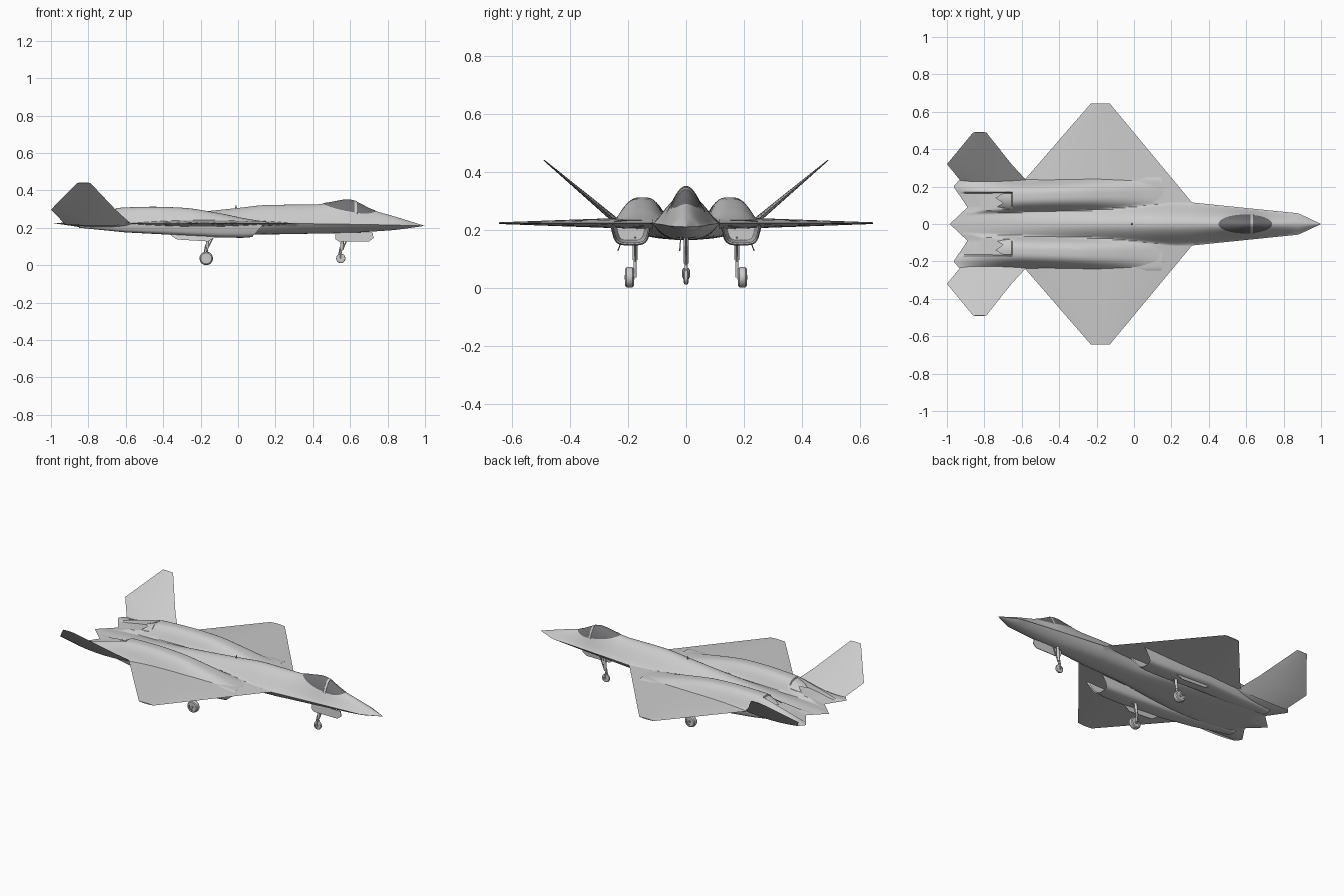
import bpy, bmesh, math
from mathutils import Vector, Matrix

if "Cube" in bpy.data.objects:
    bpy.data.objects.remove(bpy.data.objects["Cube"])


def make(name, bm, mirror=False, angle=35, mat=None):
    bmesh.ops.remove_doubles(bm, verts=bm.verts, dist=0.0002)
    bmesh.ops.recalc_face_normals(bm, faces=bm.faces)
    me = bpy.data.meshes.new(name)
    bm.to_mesh(me)
    bm.free()
    me.shade_smooth()
    me.set_sharp_from_angle(angle=math.radians(angle))
    ob = bpy.data.objects.new(name, me)
    bpy.context.collection.objects.link(ob)
    if mat:
        me.materials.append(mat)
    if mirror:
        m = ob.modifiers.new("mirror", 'MIRROR')
        m.use_axis = (False, True, False)
        m.use_mirror_merge = False
    return ob


def loft(rows, closed=True, caps=True, bm=None):
    bm = bm or bmesh.new()
    vs = [[bm.verts.new(p) for p in r] for r in rows]
    n = len(rows[0])
    for a, b in zip(vs, vs[1:]):
        for j in range(n if closed else n - 1):
            k = (j + 1) % n
            bm.faces.new((a[j], a[k], b[k], b[j]))
    if caps:
        bm.faces.new(vs[0])
        bm.faces.new(vs[-1])
    return bm


def curve(tab, x):
    # smooth interpolation through (x, value) pairs in ascending order
    if x <= tab[0][0]:
        return tab[0][1]
    d = [(b[1] - a[1]) / (b[0] - a[0]) for a, b in zip(tab, tab[1:])]
    m = [d[0]] + [0 if p * q <= 0 else 2 * p * q / (p + q) for p, q in zip(d, d[1:])] + [d[-1]]
    for i, (a, b) in enumerate(zip(tab, tab[1:])):
        if x <= b[0]:
            h = b[0] - a[0]
            t = (x - a[0]) / h
            return (a[1] * (1 + 2 * t) * (1 - t) ** 2 + b[1] * t * t * (3 - 2 * t)
                    + h * m[i] * t * (1 - t) ** 2 + h * m[i + 1] * t * t * (t - 1))
    return tab[-1][1]


def linear(tab, x):
    for a, b in zip(tab, tab[1:]):
        if x <= b[0]:
            return a[1] + (b[1] - a[1]) * max(0, (x - a[0]) / (b[0] - a[0]))
    return tab[-1][1]


# Body shape: plan width, chine height, spine, engine humps, belly
WIDTH = [(-1, .235), (-.58, .238), (-.2, .255), (.19, .25), (.31, .115), (.88, .057), (1, 0)]
CHINE = [(-1, .224), (.3, .222), (.7, .217), (1, .21)]
SPINE = [(-1, 0), (-.6, .025), (-.4, .042), (-.2, .062), (0, .083), (.17, .1), (.4, .102),
         (.48, .112), (.59, .13), (.72, .078), (.83, .048), (1, 0)]
HUMP = [(-1, 0), (-.8, .042), (-.62, .084), (-.45, .089), (-.3, .084), (-.1, .055), (.05, .025), (.22, 0)]
BELLY = [(-1, 0), (-.8, .026), (-.6, .046), (-.3, .056), (.1, .058), (.5, .05), (.8, .03), (1, 0)]
SPINE_W = [(-1, .1), (-.4, .1), (.2, .118), (.31, .115)]
BELLY_W = [(-.6, .236), (-.1, .14), (.1, .115), (.31, .115)]
TAIL_END = [(0, -.985), (.09, -.89), (.2, -.965), (.24, -.93)]


def bell(t, p, q):
    return max(0, 1 - abs(t) ** p) ** q


def top(x, y, trough=True):
    y, w, zc = abs(y), linear(WIDTH, x), curve(CHINE, x)
    sw = w if x > .31 else min(w, curve(SPINE_W, x))
    f = curve(SPINE, x) * bell(y / max(sw, 1e-5), 2, 1.5)
    yn = linear([(-1, .135), (-.2, .158)], x)
    n = curve(HUMP, x) * bell((y - yn) / max(w - yn, .05), 3, 1.5)
    h = (f ** 4 + n ** 4) ** .25
    if trough and x < -.66 and .062 < y < .165:
        h = min(h, linear([(-1, 0), (-.9, .006), (-.66, .04)], x))
    return zc + h


def bottom(x, y):
    w = linear(WIDTH, x)
    bw = w if x > .31 else min(w, curve(BELLY_W, x))
    p = linear([(-.6, 5), (.1, 3.5), (.6, 2)], x)
    return curve(CHINE, x) - curve(BELLY, x) * bell(y / max(bw, 1e-5), p, 1)


def rear_x(x, y):
    return x if x > -.8 else -.8 + (x + .8) / -.2 * (linear(TAIL_END, abs(y)) + .8)


# Blended fuselage with sawtooth tail
N, M = 160, 72
rows = []
for i in range(N + 1):
    x = 1 - 2 * i / N
    w = linear(WIDTH, x)
    ys = [w * (2 * j / M - 1) for j in range(M + 1)]
    rows.append([(rear_x(x, y), y, top(x, y)) for y in ys]
                + [(rear_x(x, y), y, bottom(x, y)) for y in reversed(ys)])
bm = loft(rows, caps=False)
bmesh.ops.dissolve_degenerate(bm, dist=1e-5, edges=bm.edges)
make("fuselage", bm)

# Canopy glass and windscreen frame draped over the spine
glass = bpy.data.materials.new("canopy_glass")
glass.diffuse_color = (.16, .16, .17, 1)
glass.use_nodes = True
glass.node_tree.nodes["Principled BSDF"].inputs["Base Color"].default_value = glass.diffuse_color


def drape(x, y, off):
    return (x, y, top(x, y) + off)


rows = []
for r in range(11):
    k = max(r / 10, .001)
    rows.append([drape(.595 + .15 * k * math.cos(a), .053 * k * math.sin(a), .003 if r < 10 else -.002)
                 for a in [math.tau * j / 40 for j in range(40)]])
make("canopy", loft(rows, caps=False), mat=glass)
make("canopy_frame", loft([[drape(x, .052 * (j / 10 - 1), o) for j in range(21)]
                           for x, o in ((.622, 0), (.624, .005), (.636, .005), (.638, 0))],
                          closed=False, caps=False))

# Zigzag nozzle flaps over the exhaust troughs
zig = [(.064, -.70), (.085, -.74), (.112, -.70), (.14, -.74), (.164, -.70)]
rows = [[(x if k else -.655, y, top(x if k else -.655, y, False) - (.016 if k else .004)) for y, x in zig]
        for k in (0, 1)]
make("nozzle_flap", loft(rows, closed=False, caps=False), mirror=True)


def blade(name, stations, normal):
    # thin lens-section surface: stations are (lead_x, trail_x, y, z, half_thickness)
    nv, rows = Vector(normal).normalized(), []
    for a, b, y, z, h in stations:
        prof = [(k / 10, 4 * (k / 10) * (1 - k / 10)) for k in range(11)]
        prof += [(t, -s) for t, s in reversed(prof[1:-1])]
        rows.append([Vector((a + (b - a) * t, y, z)) + nv * h * s for t, s in prof])
    return make(name, loft(rows), mirror=True, angle=50)


# Diamond wings and canted tails
blade("wing", [(.31, -.69, .115, .223, .022), (-.13, -.23, .645, .223, .003)], (0, 0, 1))
blade("tail_fin", [(-.57, -.925, .228, .219, .011), (-.655, -1, .32, .297, .008),
                   (-.79, -.86, .49, .44, .002)], (0, -.215, .255))


# Engine intakes with hollow ducts
def ring(x, a, b, slant, zc=.192, yc=.19, n=32):
    pts = []
    for j in range(n):
        t = math.tau * j / n
        c, s = math.cos(t), math.sin(t)
        u = math.copysign(abs(c) ** .5, c)
        v = math.copysign(abs(s) ** .5, s)
        z = zc + b * v
        pts.append((x + slant * (z - .22), yc + a * u * (1 + .16 * v), z))
    return pts


make("intake", loft([ring(-.12, .045, .028, 0), ring(.13, .057, .037, .9), ring(.138, .062, .042, .9),
                     ring(.06, .065, .046, .5), ring(-.1, .066, .044, 0), ring(-.35, .064, .036, 0, .198),
                     ring(-.6, .05, .028, 0, .203, .17), ring(-.85, .03, .012, 0, .212, .15)]), mirror=True)


def cyl(bm, p, q, r, n=16, r2=None):
    p, q = Vector(p), Vector(q)
    d = q - p
    m = Matrix.Translation((p + q) / 2) @ d.to_track_quat('Z', 'Y').to_matrix().to_4x4()
    bmesh.ops.create_cone(bm, cap_ends=True, segments=n, radius1=r, radius2=r2 or r,
                          depth=d.length, matrix=m)


# Landing gear: tyre by revolved rings, then hub, strut, brace and axle
def gear(label, x, y, z, r, w, height, mirror):
    prof = [(-.5, .55), (-.5, .8), (-.36, .95), (-.15, 1), (.15, 1), (.36, .95), (.5, .8), (.5, .55)]
    rows = [[(x + r * k * math.cos(t), y + w * o, z + r * k * math.sin(t))
             for t in [math.tau * j / 28 for j in range(28)]] for o, k in prof]
    make(label + "_tyre", loft(rows, caps=False), mirror=mirror)
    bm = bmesh.new()
    cyl(bm, (x, y - w * .38, z), (x, y + w * .38, z), r * .57, 20)
    cyl(bm, (x, y - w * .6, z), (x, y + w * .6, z), r * .2, 12)
    make(label + "_hub", bm, mirror=mirror)
    bm = bmesh.new()
    s = y - w * .62 if mirror else y
    up = z + r * 1.1
    cyl(bm, (x, s, z if mirror else up), (x + .012, s, height), .0055, 12)
    cyl(bm, (x + .005, s, up + .02), (x + .012, s, height), .0085, 12)
    cyl(bm, (x + .008, s, up + .015), (x + .05, s, height), .0035, 8)
    cyl(bm, (x - .012, s, z + r * .6), (x - .002, s, up + .035), .0035, 8)
    if not mirror:
        for e in (-1, 1):
            cyl(bm, (x, e * w * .62, z), (x, e * w * .62, up), .0035, 8)
        cyl(bm, (x, -w * .7, up), (x, w * .7, up), .005, 8)
    make(label + "_strut", bm, mirror=mirror)


gear("main_gear", -.17, .195, .036, .036, .03, .175, True)
gear("nose_gear", .55, 0, .036, .025, .016, .18, False)


# Gear doors
def door(name, outline, y_top, y_low, mirror):
    zs = [p[1] for p in outline]
    lo, hi = min(zs), max(zs)
    rows = [[(x, y_low + (y_top - y_low) * (z - lo) / (hi - lo) + o, z) for x, z in outline]
            for o in (-.002, .002)]
    make(name, loft(rows), mirror=mirror)


door("main_gear_door", [(-.355, .185), (-.355, .155), (-.325, .137), (-.16, .127), (-.12, .15), (-.12, .185)],
     .215, .235, True)
door("nose_gear_door", [(.52, .175), (.52, .14), (.54, .126), (.70, .126), (.725, .145), (.72, .175)],
     -.018, -.022, False)

# Small blade antenna on the spine
bm = bmesh.new()
cyl(bm, (-.01, 0, .295), (-.012, 0, .322), .006, 8, .002)
make("antenna", bm)
